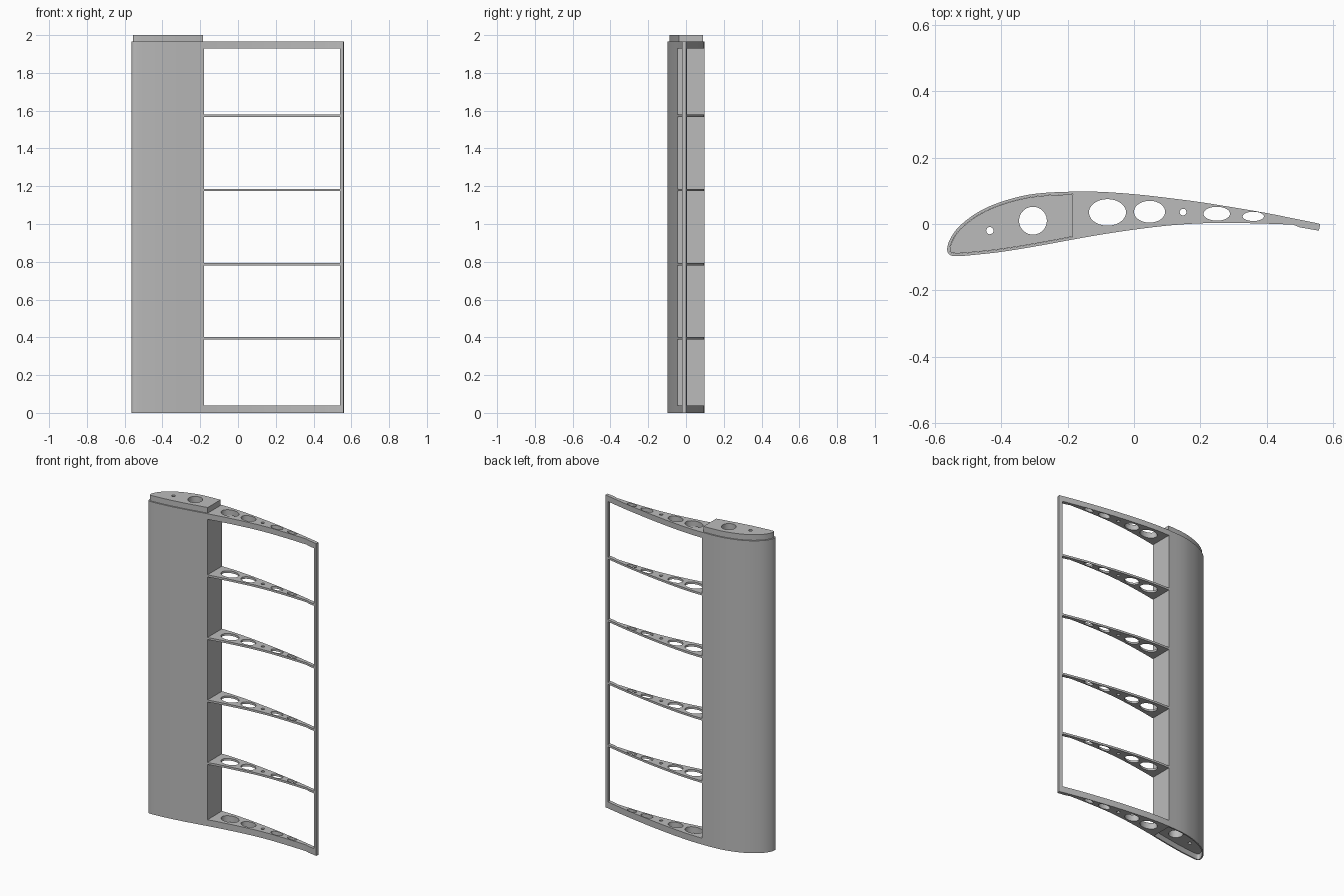
import bpy, math
from mathutils import Vector

if "Cube" in bpy.data.objects:
    bpy.data.objects.remove(bpy.data.objects["Cube"])

grey = bpy.data.materials.new("light grey")
grey.diffuse_color = (0.5, 0.5, 0.5, 1)
grey.use_nodes = True
grey.node_tree.nodes["Principled BSDF"].inputs["Base Color"].default_value = grey.diffuse_color


def smooth(pts, n=4):
    """Catmull-Rom curve through the given points."""
    p = [Vector(q) for q in pts]
    p = [2 * p[0] - p[1]] + p + [2 * p[-1] - p[-2]]
    out = []
    for a, b, c, d in zip(p, p[1:], p[2:], p[3:]):
        for i in range(n):
            t = i / n
            out.append(0.5 * (2 * b + (c - a) * t + (2 * a - 5 * b + 4 * c - d) * t * t
                              + (3 * b - a - 3 * c + d) * t ** 3))
    return out + [p[-2]]


def ellipse(cx, cy, rx, ry, n=40):
    return [(cx + rx * math.cos(2 * math.pi * i / n),
             cy + ry * math.sin(2 * math.pi * i / n)) for i in range(n)]


def inset(pts, d, x_end):
    """Offset an open outline inwards and trim it at the rear wall."""
    out = []
    for i, p in enumerate(pts):
        t = (pts[min(i + 1, len(pts) - 1)] - pts[max(i - 1, 0)]).normalized()
        q = p + d * Vector((t.y, -t.x))
        out.append(Vector((min(q.x, x_end), q.y)))
    return out


def extrude(name, loops, z0, z1):
    """Fill the loops (outline plus holes) and extrude from z0 to z1."""
    cu = bpy.data.curves.new(name, 'CURVE')
    cu.dimensions = '2D'
    cu.fill_mode = 'BOTH'
    cu.extrude = (z1 - z0) / 2
    for loop in loops:
        s = cu.splines.new('POLY')
        s.points.add(len(loop) - 1)
        for pt, co in zip(s.points, loop):
            pt.co = (co[0], co[1], 0, 1)
        s.use_cyclic_u = True
    ob = bpy.data.objects.new(name, cu)
    bpy.context.collection.objects.link(ob)
    ob.location.z = (z0 + z1) / 2
    bpy.ops.object.select_all(action='DESELECT')
    ob.select_set(True)
    bpy.context.view_layer.objects.active = ob
    bpy.ops.object.convert(target='MESH')
    ob = bpy.context.object
    bpy.ops.object.mode_set(mode='EDIT')
    bpy.ops.mesh.select_all(action='SELECT')
    bpy.ops.mesh.remove_doubles(threshold=0.0001)
    bpy.ops.mesh.normals_make_consistent(inside=False)
    bpy.ops.object.mode_set(mode='OBJECT')
    bpy.ops.object.shade_smooth_by_angle(angle=math.radians(30))
    ob.data.materials.clear()
    ob.data.materials.append(grey)
    return ob


# Airfoil outline: nose from the lower rear edge round to the upper rear edge
nose = smooth([(-0.18, -0.046), (-0.3, -0.068), (-0.4, -0.084), (-0.48, -0.093),
               (-0.535, -0.097), (-0.557, -0.092), (-0.564, -0.075), (-0.555, -0.046),
               (-0.53, -0.01), (-0.48, 0.03), (-0.42, 0.06), (-0.34, 0.084),
               (-0.27, 0.094), (-0.18, 0.098)])
upper = smooth([(-0.18, 0.098), (-0.1, 0.097), (0, 0.09), (0.1, 0.079), (0.2, 0.066),
                (0.3, 0.05), (0.4, 0.033), (0.5, 0.013), (0.54, 0.005), (0.562, 0)])
lower = smooth([(0.48, -0.002), (0.4, 0.001), (0.3, 0.003), (0.2, 0.002), (0.1, -0.005),
                (0, -0.017), (-0.1, -0.032), (-0.18, -0.046)])
tail = upper + [Vector(p) for p in ((0.558, -0.02), (0.54, -0.017), (0.5, -0.01))] + lower

# Lightening holes
rib_holes = [ellipse(*h) for h in ((-0.08, 0.035, 0.056, 0.04), (0.047, 0.037, 0.047, 0.033),
                                   (0.148, 0.036, 0.01, 0.01), (0.25, 0.031, 0.04, 0.021),
                                   (0.36, 0.023, 0.032, 0.014))]
core_holes = [ellipse(-0.435, -0.02, 0.011, 0.011), ellipse(-0.305, 0.01, 0.042, 0.042)]

# Leading edge skin and the core that slides inside it
extrude("leading_edge_skin", [nose, inset(nose, 0.008, -0.184)], 0, 1.965)
extrude("leading_edge_core", [inset(nose, 0.0085, -0.1845)] + core_holes, 0.035, 2.0)

# End ribs
extrude("bottom_end_rib", [tail] + rib_holes, 0, 0.04)
extrude("top_end_rib", [tail] + rib_holes, 1.93, 1.965)

# Thin inner ribs
rib = [p for p in tail if p.x < 0.545]
for i, z in enumerate((0.394, 0.787, 1.18, 1.574)):
    extrude("inner_rib_%d" % (i + 1), [rib] + rib_holes, z - 0.0065, z + 0.0065)

# Trailing edge strip
extrude("trailing_edge", [[p for p in tail if p.x > 0.539]], 0.04, 1.93)
